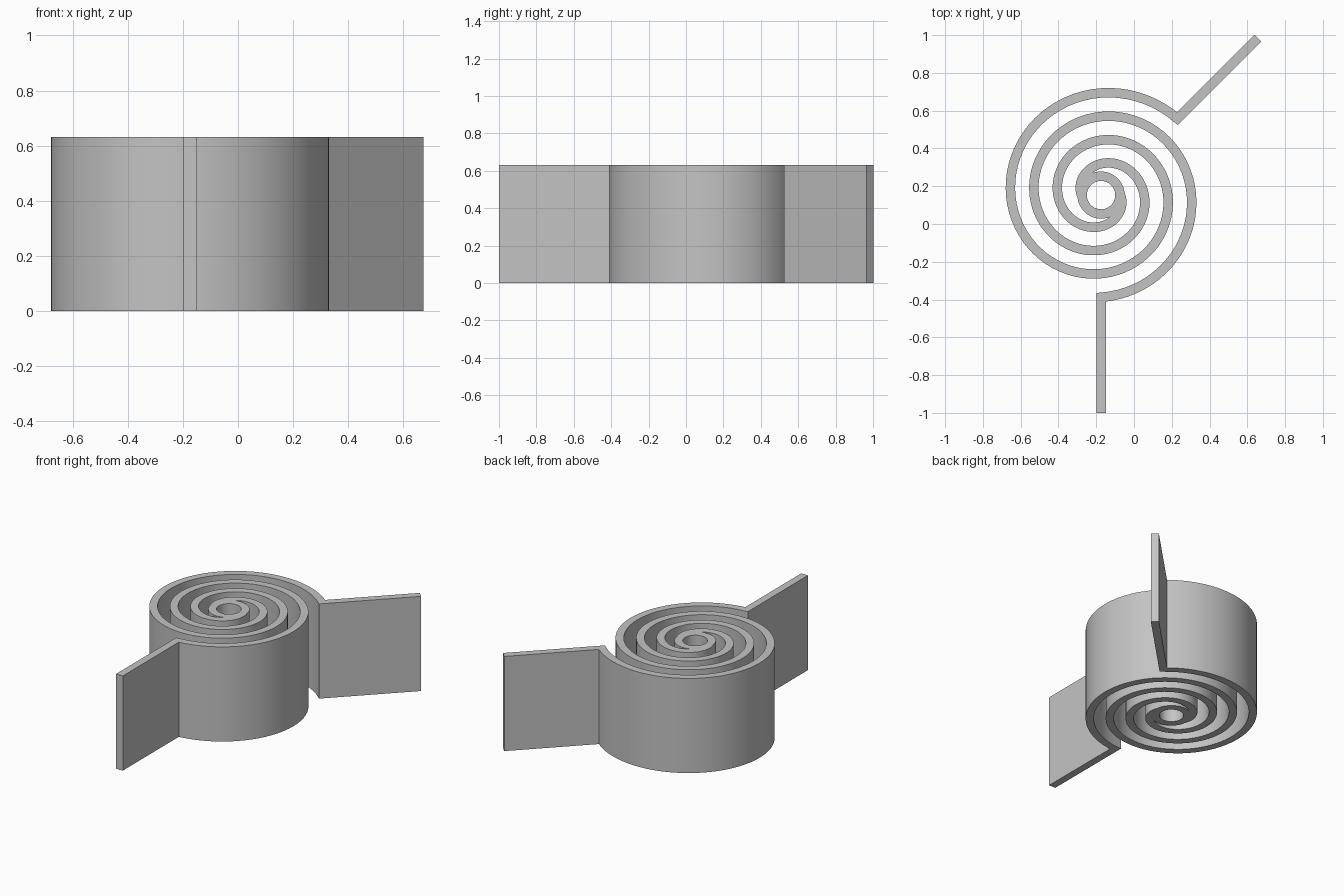
import bpy, bmesh
from math import cos, sin, pi, radians
from mathutils import Vector

if "Cube" in bpy.data.objects:
    bpy.data.objects.remove(bpy.data.objects["Cube"], do_unlink=True)

HEIGHT, WALL, PITCH = 0.631, 0.05, 0.25
CENTRE = Vector((-0.1745, 0.153))
RING_R = 0.1            # middle of the hub wall
STEP = radians(5)

grey = bpy.data.materials.new("plain_grey")
grey.use_nodes = True
grey.diffuse_color = (0.55, 0.55, 0.55, 1)
grey.node_tree.nodes["Principled BSDF"].inputs["Base Color"].default_value = grey.diffuse_color


def polar(r, a):
    return CENTRE + Vector((cos(a), sin(a))) * r


def wall(name, path, closed=False):
    """Upright wall of even thickness along a flat path, with mitred corners."""
    bm = bmesh.new()
    n = len(path)
    rows = []
    for i, p in enumerate(path):
        before = path[i - 1] if closed or i > 0 else None
        after = path[(i + 1) % n] if closed or i < n - 1 else None
        d1 = (p - before).normalized() if before else (after - p).normalized()
        d2 = (after - p).normalized() if after else d1
        n1, n2 = Vector((-d1.y, d1.x)), Vector((-d2.y, d2.x))
        m = (n1 + n2).normalized()
        m *= WALL / 2 / m.dot(n1)
        rows.append([bm.verts.new((*q, z)) for q, z in
                     ((p + m, 0), (p - m, 0), (p - m, HEIGHT), (p + m, HEIGHT))])
    for i in range(n if closed else n - 1):
        a, b = rows[i], rows[(i + 1) % n]
        for k in range(4):
            j = (k + 1) % 4
            bm.faces.new((a[k], a[j], b[j], b[k]))
    if not closed:
        bm.faces.new(rows[0])
        bm.faces.new(rows[-1])
    bmesh.ops.recalc_face_normals(bm, faces=bm.faces)
    mesh = bpy.data.meshes.new(name)
    bm.to_mesh(mesh)
    bm.free()
    mesh.materials.append(grey)
    ob = bpy.data.objects.new(name, mesh)
    bpy.context.collection.objects.link(ob)
    return ob


def spiral_arm(name, end_angle, end_r, tip_r):
    """Spiral from the hub outwards, turning into a straight radial fin."""
    sweep = (end_r - RING_R) / PITCH * 2 * pi
    steps = int(sweep / STEP)
    path = []
    for i in range(steps + 1):
        back = sweep * (1 - i / steps)
        path.append(polar(end_r - PITCH * back / (2 * pi), end_angle + back))
    path.append(polar(tip_r, end_angle))
    return wall(name, path)


# Round hub and the two interleaved arms with their fins
hub = wall("spiral_wall", [polar(RING_R, 2 * pi * i / 72) for i in range(72)], closed=True)
arms = [spiral_arm("front_arm", radians(-90), 0.541, 1.153),
        spiral_arm("back_arm", radians(45), 0.572, 1.175)]

# Fuse the arms with the hub into one solid
bpy.context.view_layer.objects.active = hub
for arm in arms:
    mod = hub.modifiers.new("join", 'BOOLEAN')
    mod.operation, mod.solver, mod.object = 'UNION', 'EXACT', arm
    bpy.ops.object.modifier_apply(modifier=mod.name)
    bpy.data.objects.remove(arm, do_unlink=True)

bpy.ops.object.select_all(action='DESELECT')
hub.select_set(True)
bpy.ops.object.shade_smooth_by_angle(angle=radians(30))
